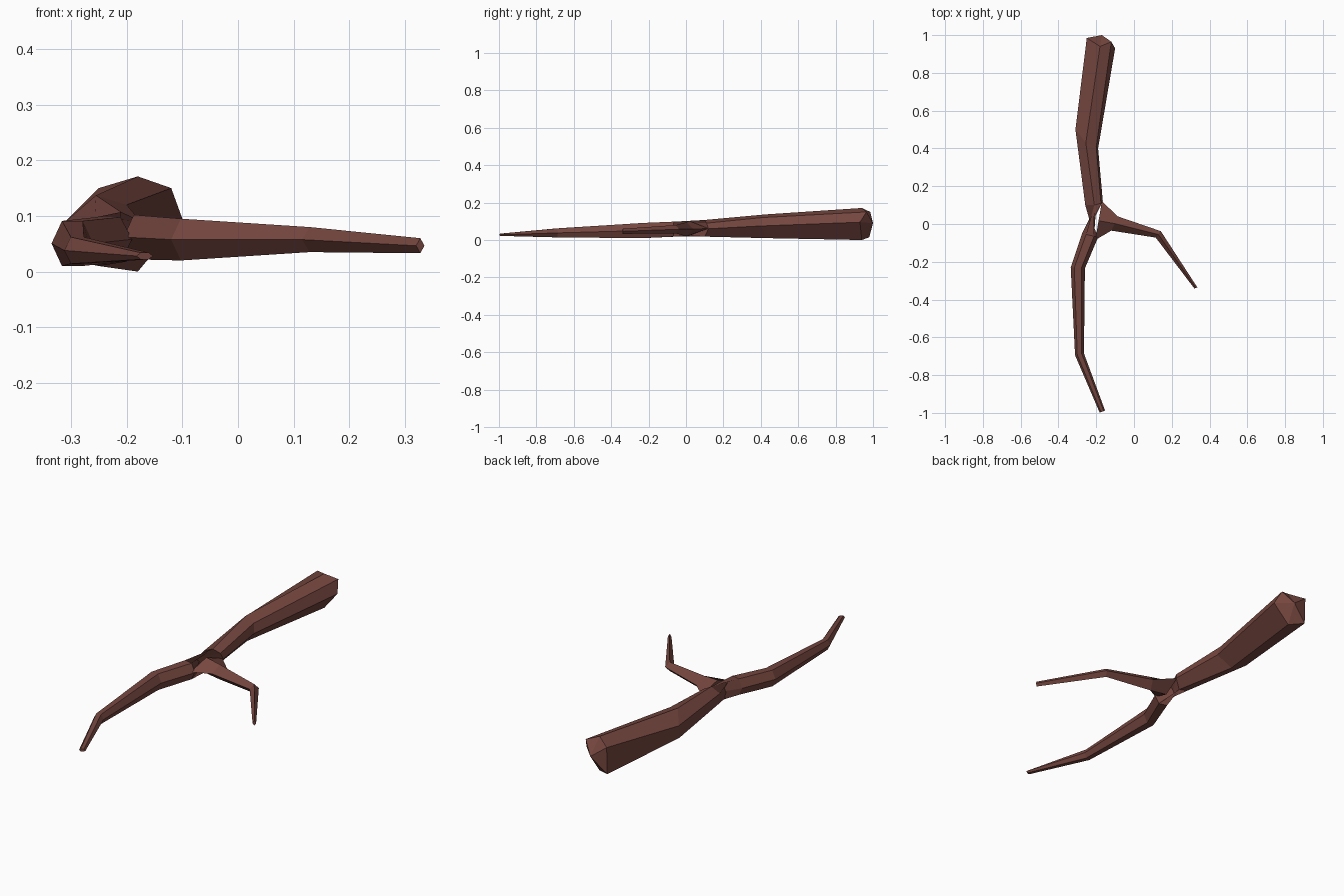
import bpy, bmesh, math
from mathutils import Vector

if "Cube" in bpy.data.objects:
    bpy.data.objects.remove(bpy.data.objects["Cube"])

bark = bpy.data.materials.new("reddish brown bark")
bark.diffuse_color = (0.18, 0.062, 0.05, 1)
bark.use_nodes = True
bark.node_tree.nodes["Principled BSDF"].inputs["Base Color"].default_value = bark.diffuse_color


def ring(a, b, z_low, z_high, n):
    """Ring of n points spanning a to b (xy) across and z_low to z_high."""
    a, b = Vector(a), Vector(b)
    mid, half = (a + b) / 2, (b - a) / 2
    tall = max(math.sin(2 * math.pi * i / n) for i in range(n))
    pts = []
    for i in range(n):
        t = 2 * math.pi * i / n
        p = mid + half * math.cos(t)
        z = (z_low + z_high) / 2 + (z_high - z_low) / 2 * math.sin(t) / tall
        pts.append((p.x, p.y, z))
    return pts


def limb(name, rings, apex=None):
    """Skin the rings in order; the first end can be closed by a pointed fan."""
    bm = bmesh.new()
    loops = [[bm.verts.new(p) for p in r] for r in rings]
    n = len(loops[0])
    for l0, l1 in zip(loops, loops[1:]):
        for i in range(n):
            j = (i + 1) % n
            bm.faces.new((l0[i], l0[j], l1[j], l1[i]))
    if apex:
        tip = bm.verts.new(apex)
        for i in range(n):
            bm.faces.new((loops[0][i], loops[0][(i + 1) % n], tip))
    else:
        bm.faces.new(loops[0])
    bm.faces.new(loops[-1])
    bmesh.ops.recalc_face_normals(bm, faces=bm.faces)
    mesh = bpy.data.meshes.new(name)
    bm.to_mesh(mesh)
    bm.free()
    mesh.materials.append(bark)
    obj = bpy.data.objects.new(name, mesh)
    bpy.context.collection.objects.link(obj)
    return obj


# Main limb: uneven thick butt end, bend, fork, then tapering front twig
limb("main_branch", [
    [(-.10, .93, .095), (-.12, .965, .15), (-.18, .94, .171),
     (-.25, .985, .15), (-.25, .98, .015), (-.18, .94, 0)],
    [(-.19, .40, .075), (-.20, .41, .12), (-.255, .43, .137),
     (-.31, .50, .09), (-.30, .48, .02), (-.25, .43, .01)],
    [(-.165, .12, .06), (-.175, .11, .09), (-.21, .10, .107),
     (-.258, .10, .085), (-.25, .10, .03), (-.20, .10, .018)],
    ring((-.19, -.07), (-.275, -.05), .018, .098, 6),
    ring((-.26, -.235), (-.335, -.23), .01, .091, 6),
    ring((-.265, -.685), (-.312, -.695), .014, .062, 6),
    ring((-.153, -.988), (-.182, -.998), .022, .034, 6),
], apex=(-.17, 1.0, .09))

# Side twig growing out of the fork
limb("side_branch", [
    ring((-.17, .12), (-.205, -.085), .022, .102, 4),
    ring((-.085, .04), (-.12, -.035), .02, .095, 4),
    ring((.142, -.038), (.115, -.072), .035, .08, 4),
    ring((.335, -.335), (.32, -.342), .033, .06, 4),
])
